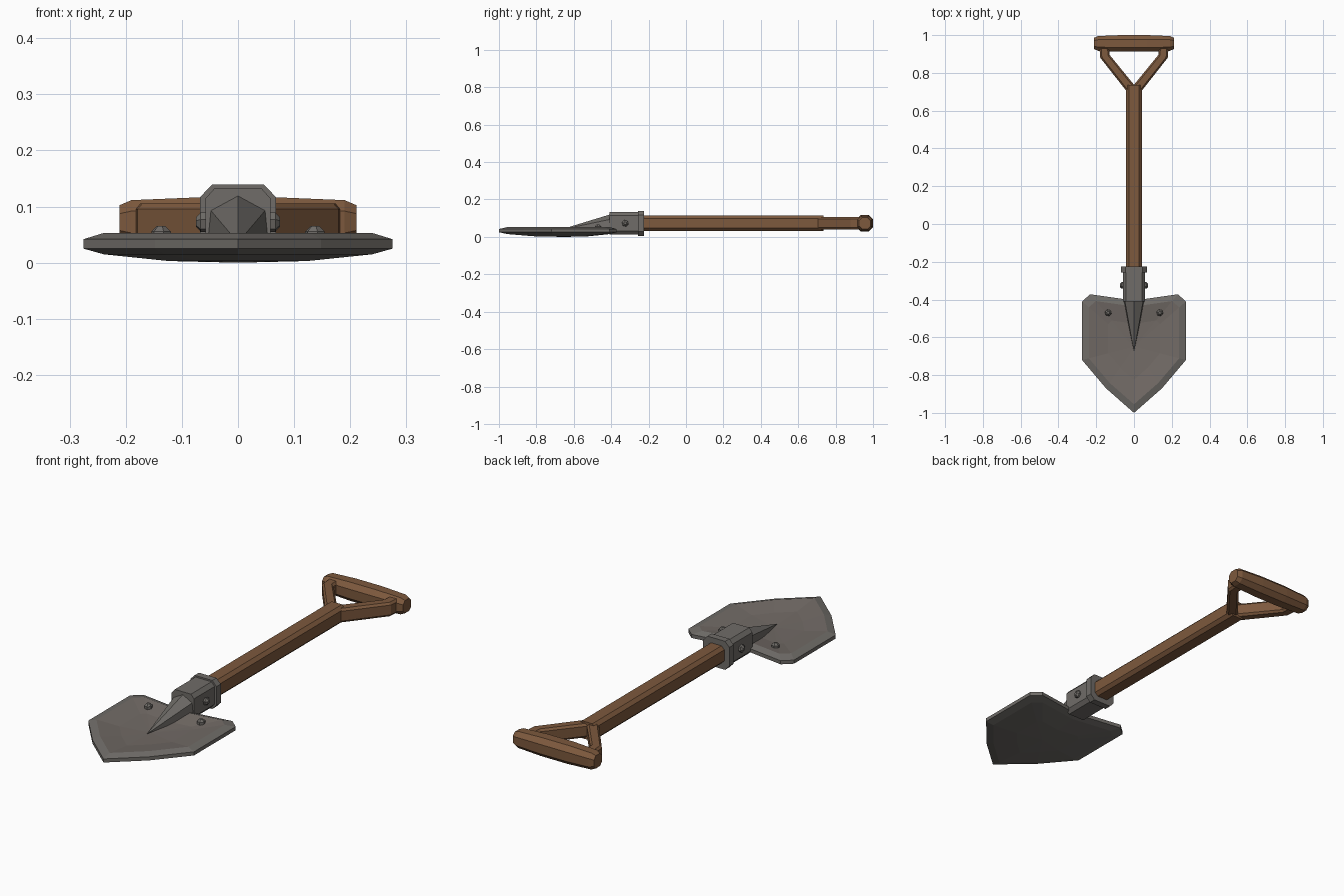
import bpy, bmesh, math
from mathutils import Vector

if "Cube" in bpy.data.objects:
    bpy.data.objects.remove(bpy.data.objects["Cube"])

ZC = 0.0725  # height of the handle axis


def material(name, rgb):
    m = bpy.data.materials.new(name)
    m.diffuse_color = (*rgb, 1)
    m.use_nodes = True
    m.node_tree.nodes["Principled BSDF"].inputs["Base Color"].default_value = m.diffuse_color
    return m


WOOD = material("brown wood", (0.205, 0.100, 0.047))
METAL = material("grey metal", (0.160, 0.150, 0.138))
BLADE = material("warm grey blade", (0.168, 0.146, 0.132))


def loft(name, rings, mats):
    """Skin rings of equal point count; a one-point ring makes an apex."""
    bm = bmesh.new()
    vs = [[bm.verts.new(p) for p in r] for r in rings]
    for i, (a, b) in enumerate(zip(vs, vs[1:])):
        n = max(len(a), len(b))
        for k in range(n):
            j = (k + 1) % n
            if len(a) == 1:
                f = bm.faces.new((a[0], b[k], b[j]))
            elif len(b) == 1:
                f = bm.faces.new((a[k], a[j], b[0]))
            else:
                f = bm.faces.new((a[k], a[j], b[j], b[k]))
            f.material_index = i if len(mats) > 1 else 0
    for end in (vs[0], vs[-1]):
        if len(end) > 2:
            bm.faces.new(end)
    if len(mats) > 1:
        for f in bm.faces:  # the upper dish is the last two bands
            f.material_index = 1 if f.material_index >= 5 else 0
    bmesh.ops.recalc_face_normals(bm, faces=bm.faces)
    me = bpy.data.meshes.new(name)
    bm.to_mesh(me)
    bm.free()
    for m in mats:
        me.materials.append(m)
    ob = bpy.data.objects.new(name, me)
    bpy.context.collection.objects.link(ob)
    return ob


def octagon(center, side, w, h, cw, ch):
    """Chamfered rectangle: half sizes w, h; flats reach cw, ch."""
    s, c, up = Vector(side), Vector(center), Vector((0, 0, 1))
    pts = [(w, -ch), (w, ch), (cw, h), (-cw, h),
           (-w, ch), (-w, -ch), (-cw, -h), (cw, -h)]
    return [c + s * a + up * b for a, b in pts]


X, Y = (1, 0, 0), (0, 1, 0)

# blade: dished spade outline with a bevelled rim
half = [(0.148, -0.87), (0.275, -0.72), (0.275, -0.41), (0.232, -0.372)]
outline = [(0, -1)] + half + [(0, -0.405)] + [(-x, y) for x, y in half[::-1]]
CY = -0.65


def blade_ring(s, z):
    return [(x * s, CY + (y - CY) * s, z) for x, y in outline]


loft("blade", [[(0, CY, 0)], blade_ring(0.45, 0.003), blade_ring(0.87, 0.015),
               blade_ring(1, 0.025), blade_ring(1, 0.042), blade_ring(0.87, 0.053),
               blade_ring(0.5, 0.038), [(0, CY, 0.032)]], [METAL, BLADE])

# spine running from the socket down into the blade
spine = [(0, 0.122), (0.05, 0.095), (0.056, 0.035), (0, 0.025),
         (-0.056, 0.035), (-0.05, 0.095)]
loft("blade_spine", [[(x, -0.4, z) for x, z in spine], [(0, -0.68, 0.036)]], [METAL])

# socket and its collar
loft("socket", [octagon((0, y, ZC), X, 0.058, 0.06, 0.042, 0.042)
                for y in (-0.41, -0.24)], [METAL])
loft("socket_collar", [octagon((0, y, ZC), X, 0.068, 0.067, 0.046, 0.044)
                       for y in (-0.257, -0.225)], [METAL])


def rivet(name, base, axis, r, height):
    axis = Vector(axis)
    u = axis.orthogonal().normalized()
    v = axis.cross(u)
    ring = lambda rad, d: [Vector(base) + axis * d +
                           (u * math.cos(k * math.pi / 3) + v * math.sin(k * math.pi / 3)) * rad
                           for k in range(6)]
    loft(name, [ring(r, -0.01), ring(r, height * 0.5), ring(r * 0.45, height)], [METAL])


for s, side in ((-1, "left"), (1, "right")):
    rivet("blade_rivet_" + side, (s * 0.137, -0.47, 0.046), (0, 0, 1), 0.018, 0.019)
    rivet("socket_rivet_" + side, (s * 0.058, -0.325, ZC), (s, 0, 0), 0.018, 0.017)
    # fork arm of the handle, bent to meet the grip
    d = Vector((0.135, 0.17, 0)).normalized()
    n1 = Vector((d.y * s, -d.x, 0))
    n2 = Vector((s * 0.96, -0.28, 0))
    arm = [((s * 0.018, 0.718, ZC), n1), ((s * 0.154, 0.888, ZC), n2),
           ((s * 0.158, 0.95, ZC), Vector((s, 0, 0)))]
    loft("fork_arm_" + side, [octagon(c, n, 0.026, 0.033, 0.017, 0.023)
                              for c, n in arm], [WOOD])

# shaft
loft("shaft", [octagon((0, y, ZC), X, 0.042, 0.041, 0.027, 0.026)
               for y in (-0.3, 0.735)], [WOOD])

# grip bar, slightly thicker in the middle with chamfered ends
grip = [(-0.211, 0.030), (-0.19, 0.039), (-0.07, 0.044),
        (0.07, 0.044), (0.19, 0.039), (0.211, 0.030)]
loft("grip", [octagon((x, 0.956, ZC), Y, r, r, r * 0.5, r * 0.5) for x, r in grip], [WOOD])
